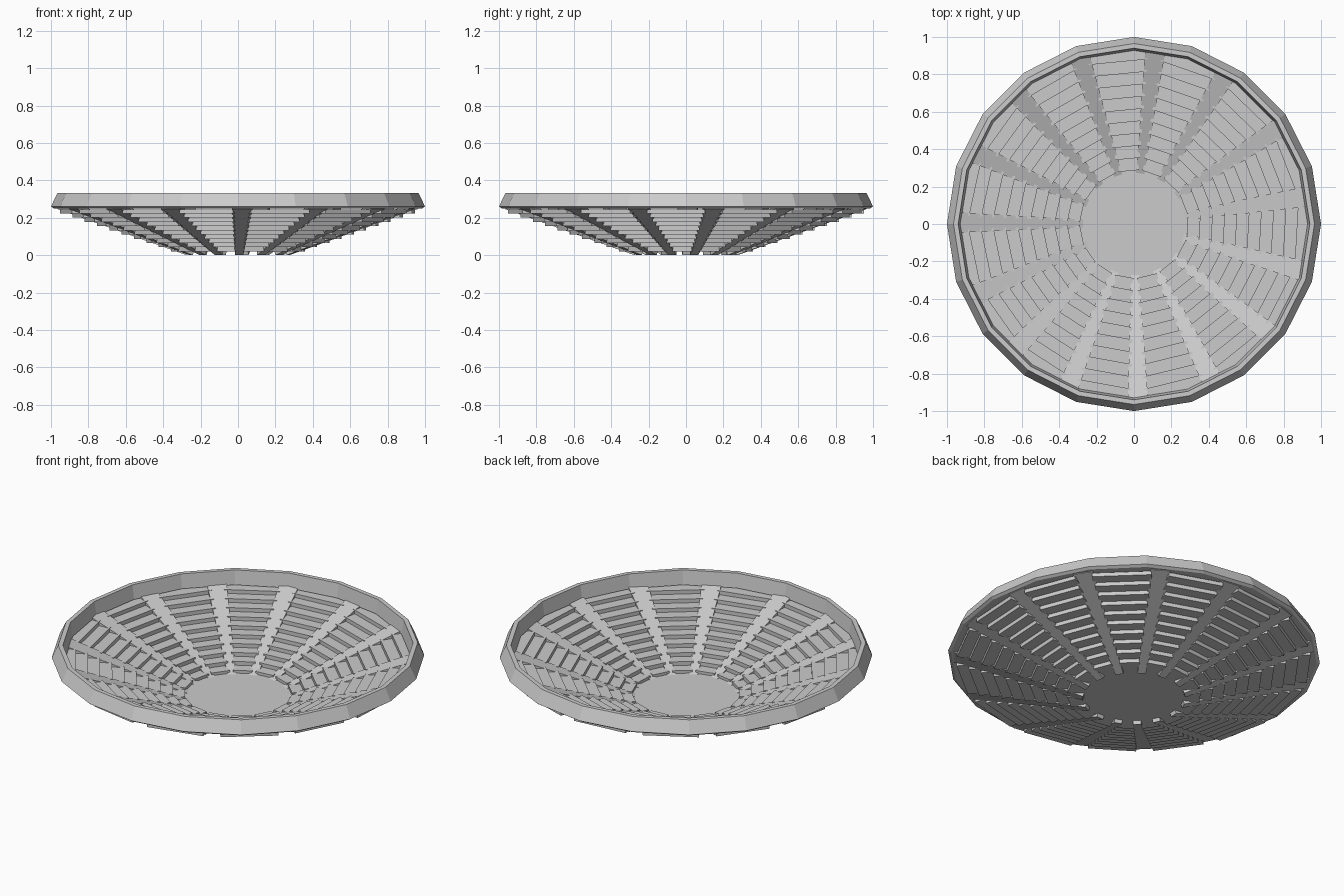
import bpy
from math import sin, cos, tan, radians, pi
from mathutils import Vector

if "Cube" in bpy.data.objects:
    bpy.data.objects.remove(bpy.data.objects["Cube"])


def make_object(name, verts, faces):
    mesh = bpy.data.meshes.new(name)
    mesh.from_pydata(verts, [], faces)
    mesh.update()
    obj = bpy.data.objects.new(name, mesh)
    bpy.context.collection.objects.link(obj)
    return obj


def lathe(name, profile, sides):
    # Closed ring swept from a (radius, height) profile
    n = len(profile)
    verts = [(r * cos(2 * pi * i / sides), r * sin(2 * pi * i / sides), z)
             for i in range(sides) for r, z in profile]
    faces = [(i * n + j, ((i + 1) % sides) * n + j,
              ((i + 1) % sides) * n + (j + 1) % n, i * n + (j + 1) % n)
             for i in range(sides) for j in range(n)]
    return make_object(name, verts, faces)


BOX = [(0, 1, 2, 3), (7, 6, 5, 4), (0, 4, 5, 1),
       (1, 5, 6, 2), (2, 6, 7, 3), (3, 7, 4, 0)]


def radial_bar(name, section, half_widths, angle):
    # Four-point (radius, height) section, widened sideways and turned to an angle
    d = Vector((cos(angle), sin(angle), 0))
    s = Vector((-sin(angle), cos(angle), 0))
    verts = [d * r + s * w * side + Vector((0, 0, z))
             for side in (1, -1) for (r, z), w in zip(section, half_widths)]
    return make_object(name, verts, BOX)


# Twenty-sided rim, counter-clockwise section
lathe("rim", [(0.985, 0.25), (1.0, 0.26), (0.965, 0.333),
              (0.94, 0.333), (0.928, 0.25)], 20)

# Flat round base
bpy.ops.mesh.primitive_cylinder_add(vertices=20, radius=0.29, depth=0.006,
                                    location=(0, 0, 0.023))
bpy.context.object.name = "base_disc"

# Slightly unevenly spaced tapering ribs
rib_angles = [9, 33.5, 58.5, 83, 108, 132, 156, 179.5, 204, 226.5,
              248, 271.3, 296.5, 321, 344.5]
rib_section = [(0.275, 0.0), (0.965, 0.246), (0.957, 0.27), (0.267, 0.024)]
for i, a in enumerate(rib_angles):
    radial_bar(f"rib_{i}", rib_section, (0.022, 0.055, 0.055, 0.022), radians(a))

# Stepped slats between each pair of ribs
ROWS = 10
for i, a in enumerate(rib_angles):
    b = rib_angles[(i + 1) % len(rib_angles)]
    gap = (b - a) % 360
    mid, half = radians(a + gap / 2), radians(gap / 2)
    for k in range(ROWS):
        r, z = 0.285 + 0.065 * k, 0.02 + 0.0225 * k
        rib_half = 0.022 + 0.033 * k / (ROWS - 1)
        w = (r + 0.035) * tan(half) - rib_half * 0.75
        section = [(r, z), (r + 0.07, z), (r + 0.07, z + 0.0225), (r, z + 0.0225)]
        radial_bar(f"slat_{i}_{k}", section, (w,) * 4, mid)
